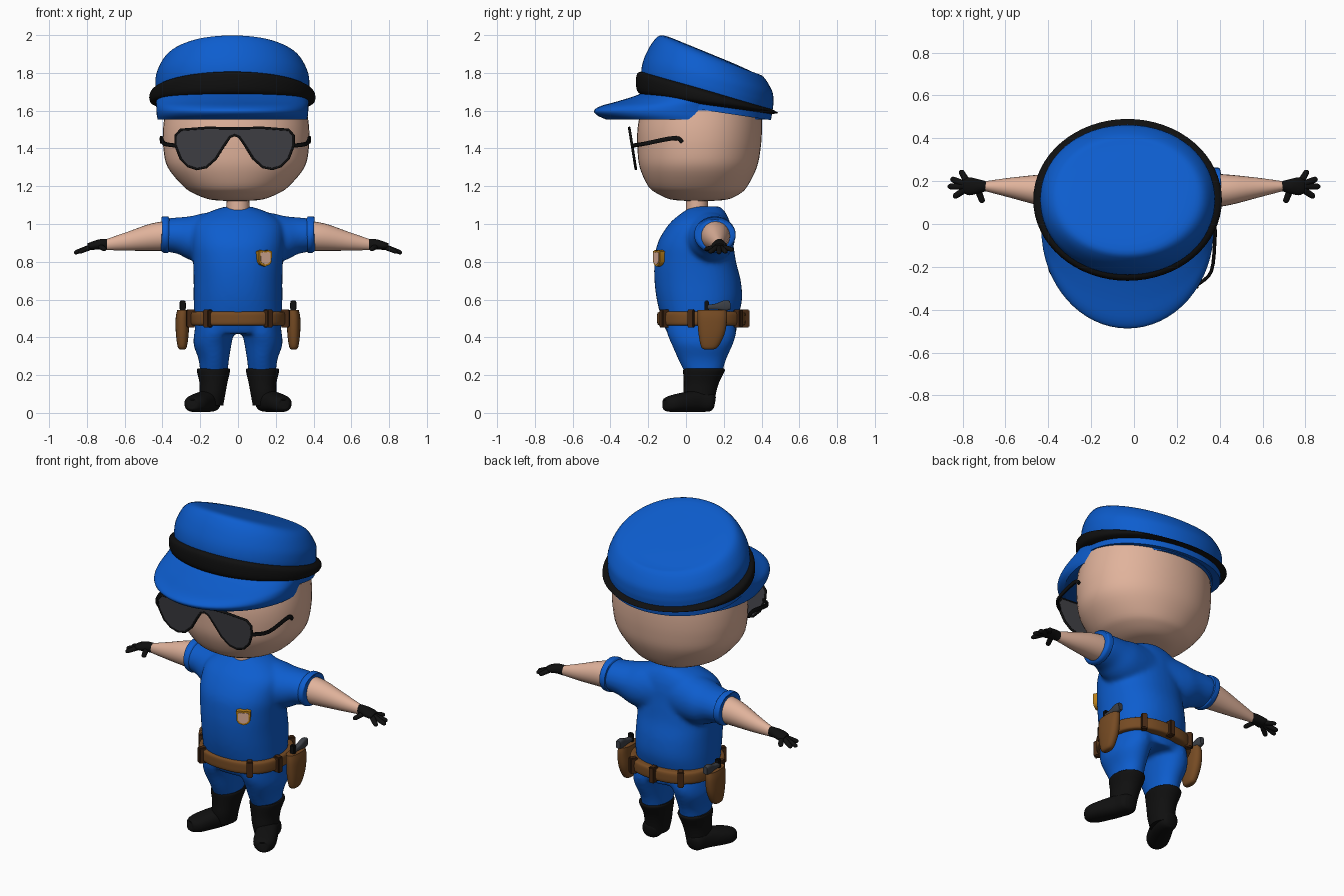
import bpy, bmesh
from math import cos, sin, pi, radians, copysign
from mathutils import Vector, Matrix

cube = bpy.data.objects.get("Cube")
if cube:
    bpy.data.objects.remove(cube, do_unlink=True)


def material(name, r, g, b):
    m = bpy.data.materials.new(name)
    m.use_nodes = True
    m.diffuse_color = (r, g, b, 1)
    m.node_tree.nodes["Principled BSDF"].inputs["Base Color"].default_value = (r, g, b, 1)
    return m


BLUE = material("uniform blue", .004, .11, .62)
SKIN = material("skin", .75, .45, .33)
BLACK = material("black leather", .005, .005, .005)
BROWN = material("belt brown", .18, .07, .017)
DARK = material("dark brown", .06, .022, .007)
METAL = material("gun metal", .045, .05, .06)
LENS = material("lens grey", .055, .055, .065)
GOLD = material("gold", .5, .22, .01)


def finish(name, bm, mat, angle=40):
    bmesh.ops.recalc_face_normals(bm, faces=bm.faces)
    me = bpy.data.meshes.new(name)
    bm.to_mesh(me)
    bm.free()
    me.materials.append(mat)
    ob = bpy.data.objects.new(name, me)
    bpy.context.collection.objects.link(ob)
    bpy.ops.object.select_all(action='DESELECT')
    ob.select_set(True)
    bpy.context.view_layer.objects.active = ob
    bpy.ops.object.shade_smooth_by_angle(angle=radians(angle))
    return ob


def spline(keys, steps=4):
    """Smooth interpolation through section tuples."""
    k = [Vector(p) for p in keys]
    out = []
    for i in range(len(k) - 1):
        a, b, c, d = k[max(i - 1, 0)], k[i], k[i + 1], k[min(i + 2, len(k) - 1)]
        for j in range(steps):
            t = j / steps
            out.append(b + (c - a) * (t / 2) + (a * 2 - b * 5 + c * 4 - d) * (t * t / 2)
                       + (b * 3 - a - c * 3 + d) * (t ** 3 / 2))
    return out + [k[-1]]


def oval(a, n):
    return [copysign(abs(f) ** (2 / n), f) for f in (cos(a), sin(a))]


def stack(keys, n=2.0, sides=40, side=1, steps=4):
    """Rings up z from keys (z, centre x, half width, front y, back y, slope)."""
    rings = []
    for z, cx, rx, yf, yb, slope in spline([(tuple(k) + (0,))[:6] for k in keys], steps):
        ring = []
        for i in range(sides):
            c, s = oval(2 * pi * i / sides, n)
            dy = (yb - yf) / 2 * s
            ring.append((side * (cx + rx * c), (yf + yb) / 2 + dy, z + slope * dy))
        rings.append(ring)
    return rings


def tube(keys, n=2.0, sides=24, side=1, steps=4):
    """Rings along a path from keys (x, y, z, half width, half height)."""
    pts = spline(keys, steps)
    rings = []
    for i, p in enumerate(pts):
        t = Vector(pts[min(i + 1, len(pts) - 1)][:3]) - Vector(pts[max(i - 1, 0)][:3])
        u = t.cross((0, 0, 1)).normalized()
        v = u.cross(t).normalized()
        ring = []
        for j in range(sides):
            c, s = oval(2 * pi * j / sides, n)
            q = Vector(p[:3]) + u * c * p[3] + v * s * p[4]
            ring.append((side * q.x, q.y, q.z))
        rings.append(ring)
    return rings


def loft(name, parts, mat, angle=40):
    bm = bmesh.new()
    for rings in parts:
        vs = [[bm.verts.new(p) for p in r] for r in rings]
        n = len(vs[0])
        for a, b in zip(vs, vs[1:]):
            for i in range(n):
                bm.faces.new((a[i], a[(i + 1) % n], b[(i + 1) % n], b[i]))
        bm.faces.new(vs[0])
        bm.faces.new(vs[-1])
    return finish(name, bm, mat, angle)


def box(name, size, loc, mat, rot=0):
    bm = bmesh.new()
    bmesh.ops.create_cube(bm, size=1, matrix=Matrix.Translation(loc)
                          @ Matrix.Rotation(rot, 4, 'Z') @ Matrix.Diagonal((*size, 1)))
    bmesh.ops.bevel(bm, geom=bm.edges[:], offset=.005, segments=2, affect='EDGES')
    return finish(name, bm, mat)


def plate(name, pts, depth, mat, matrix):
    """Flat outline in local xz, extruded along local y."""
    bm = bmesh.new()
    f = bm.faces.new([bm.verts.new((x, -depth / 2, z)) for x, z in pts])
    r = bmesh.ops.extrude_face_region(bm, geom=[f])
    bmesh.ops.translate(bm, vec=(0, depth, 0), verts=[v for v in r["geom"] if isinstance(v, bmesh.types.BMVert)])
    bmesh.ops.transform(bm, matrix=matrix, verts=bm.verts)
    return finish(name, bm, mat)


# Head and neck
loft("head", [stack([(1.122, -.01, .05, .01, .13), (1.13, -.01, .14, -.08, .22), (1.16, -.01, .22, -.15, .285),
                     (1.2, -.01, .28, -.2, .325), (1.3, -.01, .362, -.245, .375), (1.4, -.01, .385, -.257, .395),
                     (1.5, -.01, .387, -.257, .402), (1.6, -.01, .375, -.24, .4)], 2.1, 48)], SKIN)
loft("neck", [stack([(1.04, 0, .062, 0, .118), (1.1, 0, .06, 0, .116), (1.15, 0, .06, 0, .116)])], SKIN)

# Cap: visor base, leaning crown and tapering band
loft("cap_visor", [stack([(1.552, -.03, .395, -.42, .425), (1.575, -.03, .4, -.47, .43), (1.6, -.03, .402, -.487, .435),
                          (1.625, -.03, .403, -.45, .44), (1.65, -.03, .404, -.36, .442),
                          (1.68, -.03, .404, -.265, .445), (1.7, -.03, .4, -.22, .44)], 2, 64)], BLUE)
loft("cap_crown", [stack([(1.6, -.03, .4, -.22, .45, -.15), (1.69, -.03, .405, -.235, .46, -.22),
                          (1.74, -.03, .408, -.235, .463, -.25), (1.8, -.03, .4, -.215, .455, -.28),
                          (1.875, -.03, .357, -.17, .41, -.33), (1.9, -.03, .29, -.12, .36, -.41),
                          (1.905, -.03, .15, 0, .24, -.41)], 2.05, 64)], BLUE)
loft("cap_band", [stack([(1.63, -.03, .4, -.23, .45, -.146), (1.645, -.03, .432, -.258, .48, -.16),
                         (1.67, -.03, .44, -.265, .49, -.22), (1.695, -.03, .432, -.258, .48, -.275),
                         (1.71, -.03, .4, -.23, .45, -.29)], 2, 64)], BLACK)

# Sunglasses: one shield lens, rim and temples
half = [(0, .108), (.15, .11), (.285, .1), (.312, .07), (.312, .015), (.285, -.055), (.245, -.095),
        (.2, -.11), (.15, -.1), (.1, -.055), (.06, .01), (.025, .062), (0, .072)]
outline = half + [(-x, z) for x, z in reversed(half[1:-1])]
tilt = Matrix.Translation((-.018, -.283, 1.4)) @ Matrix.Rotation(.158, 4, 'X')
plate("sunglass_lens", outline, .008, LENS, tilt)
cu = bpy.data.curves.new("sunglass_rim", 'CURVE')
cu.dimensions = '3D'
cu.bevel_depth = .007
sp = cu.splines.new('POLY')
sp.points.add(len(outline) - 1)
for p, (x, z) in zip(sp.points, outline):
    p.co = (x, 0, z, 1)
sp.use_cyclic_u = True
cu.materials.append(BLACK)
rim = bpy.data.objects.new("sunglass_rim", cu)
rim.matrix_world = tilt
bpy.context.collection.objects.link(rim)
for s, label in ((1, "left"), (-1, "right")):
    temple = [(.31, -.283, 1.415, .008, .011), (.375, -.22, 1.425, .008, .011), (.392, -.06, 1.455, .008, .012),
              (.392, -.02, 1.432, .007, .01)]
    temple = [(x - s * .014, *rest) for x, *rest in temple]
    loft(label + "_temple", [tube(temple, 3, 10, s)], BLACK)

# Shirt and trousers, blended into one soft body
parts = [stack([(.42, 0, .215, -.1, .265), (.5, 0, .232, -.13, .275), (.6, 0, .235, -.155, .297),
                (.7, 0, .235, -.167, .29), (.8, 0, .238, -.167, .265), (.9, 0, .245, -.15, .25),
                (1, 0, .235, -.09, .235), (1.06, 0, .16, -.02, .21), (1.092, 0, .07, .03, .18)], 2.2)]
for s in (1, -1):
    parts.append(tube([(.02, .12, .93, .12, .15), (.2, .13, .925, .13, .13), (.3, .145, .938, .11, .1),
                       (.385, .153, .942, .1, .088)], 2, 32, s))
    parts.append(stack([(.2, .128, .072, 0, .19), (.28, .128, .08, -.04, .212), (.36, .135, .1, -.075, .247),
                        (.42, .128, .104, -.1, .265), (.5, .12, .1, -.11, .255)], 2.1, 32, s))
body = loft("shirt_and_trousers", parts, BLUE)
rm = body.modifiers.new("Blend", 'REMESH')
rm.mode = 'VOXEL'
rm.voxel_size = .012
rm.use_smooth_shade = True
sm = body.modifiers.new("Soften", 'SMOOTH')
sm.factor = .5
sm.iterations = 8

# Shield badge on the left chest
shield = [(-.04, .035), (-.02, .042), (0, .037), (.02, .042), (.04, .035), (.037, -.02), (.025, -.036), (0, -.045),
          (-.025, -.036), (-.037, -.02)]
spot = Matrix.Translation((.138, -.143, .82)) @ Matrix.Rotation(radians(28), 4, 'Z')
plate("badge_rim", shield, .03, GOLD, spot)
plate("badge_face", [(x * .76, z * .76) for x, z in shield], .008, SKIN, spot @ Matrix.Translation((0, -.014, 0)))

# Belt and its keepers
loft("belt", [stack([(.462, 0, .235, -.13, .29), (.468, 0, .252, -.15, .312), (.5, 0, .256, -.153, .316),
                     (.53, 0, .252, -.15, .312), (.537, 0, .235, -.13, .29)], 2.4, 64)], BROWN)
for deg in (-55, -10, 55, 90, 125, 190, 235):
    a = radians(deg)
    c, s = oval(a, 2.4)
    box("belt_keeper", (.035, .045, .095), (.254 * c, .081 + .232 * s, .5), DARK, a + pi / 2)

for s, label in ((1, "left_"), (-1, "right_")):
    # Holster and sidearm
    loft(label + "holster", [stack([(.335, .295, .012, .1, .14), (.35, .295, .024, .08, .17), (.42, .295, .034, .066, .205),
                                    (.5, .295, .035, .06, .218), (.545, .29, .032, .062, .215)], 2.4, 24, s)], BROWN)
    box(label + "pistol_slide", (.03, .024, .08), (s * .293, .11, .555), BLACK)
    loft(label + "pistol_grip", [tube([(.293, .11, .56, .014, .012), (.293, .16, .563, .016, .016),
                                       (.293, .205, .568, .017, .028), (.293, .235, .57, .014, .022)],
                                      3.5, 16, s)], METAL)
    # Sleeve hem and bare arm
    loft(label + "sleeve_hem", [tube([(.362, .152, .943, .092, .084), (.37, .152, .943, .108, .096),
                                      (.385, .153, .943, .11, .097), (.4, .153, .942, .106, .094),
                                      (.404, .153, .942, .085, .078)], 2, 32, s)], BLUE)
    loft(label + "arm", [tube([(.36, .155, .938, .08, .08), (.45, .16, .93, .07, .073), (.58, .17, .908, .046, .05),
                               (.7, .177, .89, .022, .028)], 2, 24, s)], SKIN)
    # Glove with spread fingers
    glove = [tube([(.69, .177, .892, .023, .03), (.73, .176, .892, .034, .027), (.77, .176, .885, .042, .022),
                   (.795, .176, .88, .03, .016)], 2, 16, s)]
    for x, y, z in ((.81, .25, .862), (.855, .212, .85), (.868, .175, .846), (.842, .125, .85), (.705, .1, .865)):
        root = Vector((.765 if x > .72 else .735, .176, .885))
        tip = Vector((x, y, z))
        glove.append(tube([(*root, .016, .014), (*root.lerp(tip, .5), .015, .013),
                           (*root.lerp(tip, .9), .013, .011), (*tip, .005, .004)], 2, 12, s))
    loft(label + "glove", glove, BLACK, 60)
    # Boot: shaft and turned-out foot
    loft(label + "boot", [
        stack([(.04, .14, .062, 0, .15), (.1, .135, .068, -.012, .158), (.16, .13, .074, -.012, .175),
               (.222, .13, .088, -.015, .205), (.235, .13, .084, -.01, .2)], 2.1, 32, s),
        tube([(.14, .152, .055, .025, .03), (.143, .13, .058, .052, .05), (.16, .06, .062, .06, .057),
              (.2, -.02, .055, .064, .051), (.228, -.075, .048, .06, .044), (.243, -.108, .044, .038, .034),
              (.246, -.115, .044, .02, .02)], 2.4, 28, s)], BLACK)
